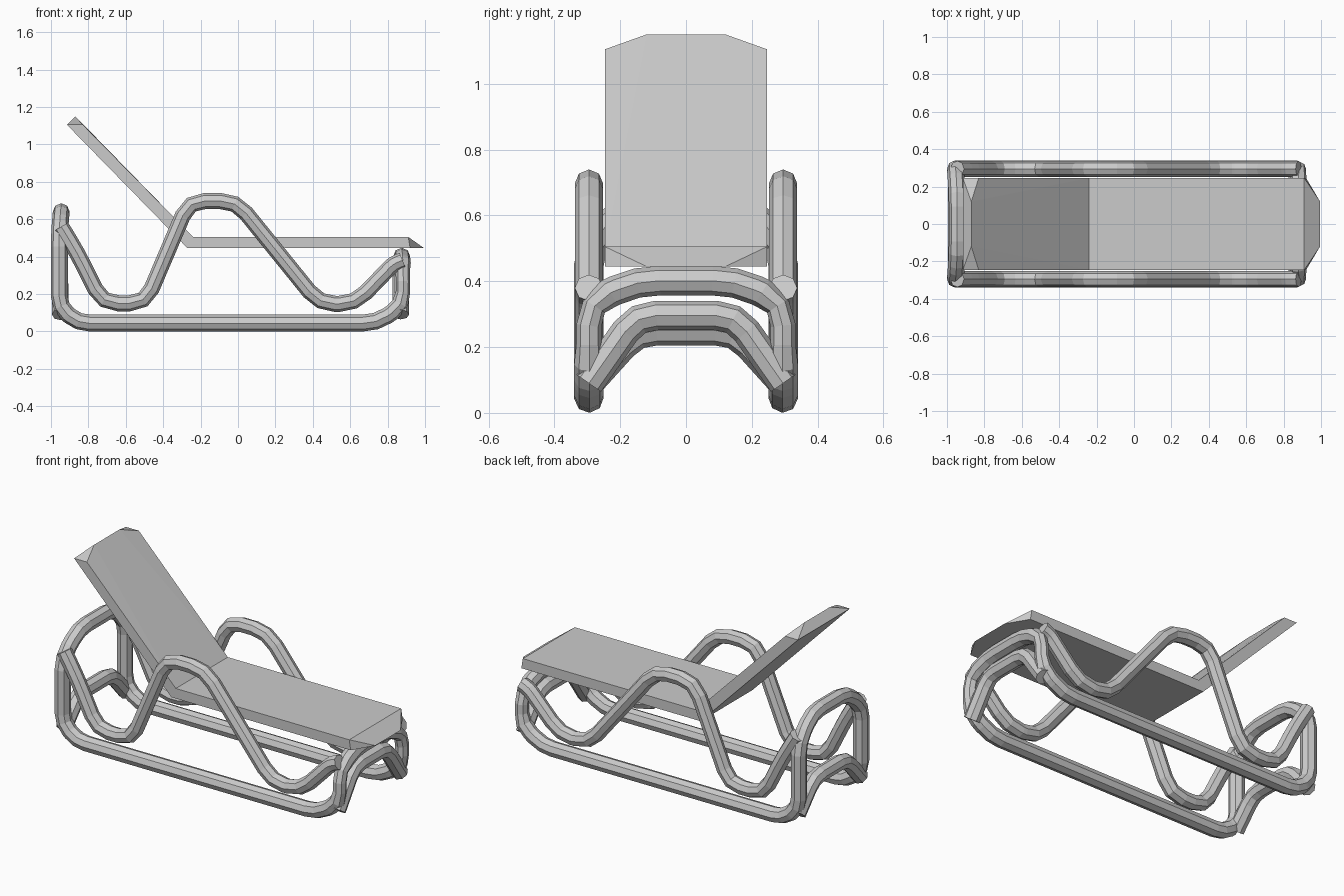
import bpy, bmesh
from mathutils import Vector

if "Cube" in bpy.data.objects:
    bpy.data.objects.remove(bpy.data.objects["Cube"])

R = 0.045   # tube radius
Y = 0.295   # side frame offset


def fillet(points, radius, cyclic=False, steps=3):
    """Round the corners of a path with a few points each."""
    pts = [Vector(p) for p in points]
    n = len(pts)
    out = []
    for i, p in enumerate(pts):
        if not cyclic and i in (0, n - 1):
            out.append(p)
            continue
        a, b = pts[i - 1] - p, pts[(i + 1) % n] - p
        d = min(radius, a.length * 0.45, b.length * 0.45)
        s, e = p + a.normalized() * d, p + b.normalized() * d
        for k in range(steps):
            t = k / (steps - 1)
            out.append(s * (1 - t) ** 2 + p * 2 * t * (1 - t) + e * t * t)
    return out


def tube(name, points, radius=0.08, cyclic=False, r=R):
    """Eight-sided faceted tube along a rounded path, turned into a mesh."""
    path = fillet(points, radius, cyclic)
    cu = bpy.data.curves.new(name, 'CURVE')
    cu.dimensions = '3D'
    cu.bevel_depth = r
    cu.bevel_resolution = 2
    cu.use_fill_caps = True
    sp = cu.splines.new('POLY')
    sp.points.add(len(path) - 1)
    for q, p in zip(sp.points, path):
        q.co = (*p, 1)
        # end posts at the foot are slimmer
        q.radius = 0.85 if cyclic and p.x > 0.87 and 0.12 < p.z < 0.34 else 1
    sp.use_cyclic_u = cyclic
    sp.use_smooth = False
    ob = bpy.data.objects.new(name, cu)
    bpy.context.collection.objects.link(ob)
    bpy.ops.object.select_all(action='DESELECT')
    ob.select_set(True)
    bpy.context.view_layer.objects.active = ob
    bpy.ops.object.convert(target='MESH')
    bpy.context.object.name = name


def panel(name, profile, tip):
    """Flat cushion: a side profile at full width plus a narrower tip edge."""
    bm = bmesh.new()
    for x, z in profile:
        for y in (-0.246, 0.246):
            bm.verts.new((x, y, z))
    for y in (-0.12, 0.12):
        bm.verts.new((tip[0], y, tip[1]))
    bmesh.ops.convex_hull(bm, input=bm.verts)
    bmesh.ops.dissolve_limit(bm, angle_limit=0.02, verts=bm.verts, edges=bm.edges)
    bmesh.ops.recalc_face_normals(bm, faces=bm.faces)
    me = bpy.data.meshes.new(name)
    bm.to_mesh(me)
    bm.free()
    bpy.context.collection.objects.link(bpy.data.objects.new(name, me))


# base rails, end posts and upper end hoops as one closed loop
half = [(-0.945, 0.16, 0.64), (-0.955, Y, 0.52), (-0.955, Y, 0.13), (-0.855, Y, R),
        (0.74, Y, R), (0.882, Y, 0.14), (0.882, Y, 0.335), (0.875, 0.15, 0.402)]
loop = half + [(x, -y, z) for x, y, z in reversed(half)]
tube("base_frame", loop, 0.07, cyclic=True)

# wavy armrest tubes on both sides
wave = [(-0.945, 0.56), (-0.86, 0.42), (-0.725, 0.15), (-0.495, 0.15), (-0.262, 0.697),
        (-0.01, 0.697), (0.435, 0.147), (0.625, 0.147), (0.83, 0.36), (0.88, 0.38)]
for side, name in ((-1, "armrest_front"), (1, "armrest_back")):
    tube(name, [(x, side * Y, z) for x, z in wave], 0.085, r=0.043)

# lower cross hoops at both ends
for name, x, z in (("foot_cross_hoop", 0.87, 0.296), ("head_cross_hoop", -0.95, 0.25)):
    tube(name, [(x, -Y, 0.09), (x, -0.15, z), (x, 0.15, z), (x, Y, 0.09)], 0.06)

# seat and reclined backrest
panel("seat", [(-0.27, 0.445), (-0.25, 0.505), (0.91, 0.505), (0.92, 0.445)], (0.995, 0.445))
panel("backrest", [(-0.27, 0.445), (-0.24, 0.505), (-0.83, 1.105), (-0.915, 1.105)], (-0.87, 1.15))
